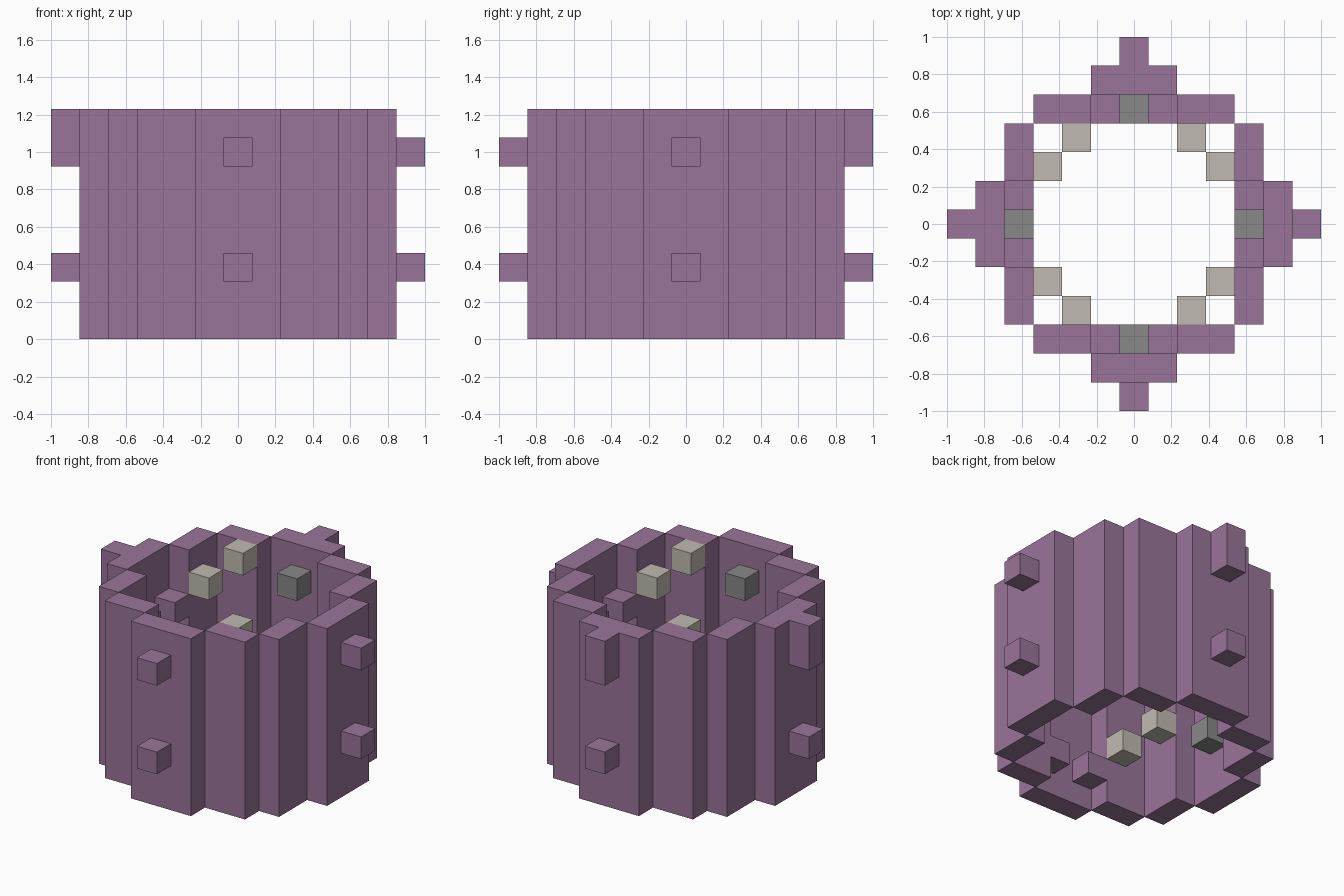
import bpy
import bmesh
from mathutils import Matrix, Vector

default = bpy.data.objects.get("Cube")
if default:
    bpy.data.objects.remove(default, do_unlink=True)

U = 2 / 13      # edge of one cubic cell
LEVELS = 8      # height in cells


def make_material(name, color):
    mat = bpy.data.materials.new(name)
    mat.use_nodes = True
    mat.diffuse_color = (*color, 1)
    mat.node_tree.nodes["Principled BSDF"].inputs["Base Color"].default_value = (*color, 1)
    return mat


purple = make_material("dusty_purple", (0.32, 0.178, 0.32))
beige = make_material("warm_beige", (0.53, 0.49, 0.44))
grey = make_material("mid_grey", (0.246, 0.246, 0.246))


def block(name, mat, turn, xs, y, zs):
    """Box over inclusive cell ranges xs and zs at row y, turned in quarter turns."""
    bm = bmesh.new()
    size = Vector((xs[1] - xs[0] + 1, 1, zs[1] - zs[0] + 1)) * U
    center = Vector(((xs[0] + xs[1]) / 2, y, (zs[0] + zs[1] + 1) / 2)) * U
    bmesh.ops.create_cube(bm, size=1, matrix=Matrix.Translation(center) @ Matrix.Diagonal((*size, 1)))
    rotation = Matrix.Rotation(turn * 1.5707963, 4, "Z")
    bmesh.ops.transform(bm, matrix=rotation, verts=bm.verts)
    mesh = bpy.data.meshes.new(name)
    bm.to_mesh(mesh)
    bm.free()
    mesh.materials.append(mat)
    obj = bpy.data.objects.new(name, mesh)
    bpy.context.collection.objects.link(obj)


FULL = (0, LEVELS - 1)
for turn, side in enumerate(("back", "right", "front", "left")):
    # Neighbouring sides carry the same inner cubes, shifted by half the height
    def level(z):
        return ((z + 4 * (turn % 2)) % LEVELS,) * 2

    # Wall panels either side of the niche, and the plate behind it
    block(side + "_wall_a", purple, turn, (-3, -2), 4, FULL)
    block(side + "_wall_b", purple, turn, (2, 3), 4, FULL)
    block(side + "_niche_plate", purple, turn, (-1, 1), 5, FULL)

    # Outer pegs; the upper one reaches the rim on the back and right
    block(side + "_lower_peg", purple, turn, (0, 0), 6, (2, 2))
    block(side + "_upper_peg", purple, turn, (0, 0), 6, (6, 7 if turn < 2 else 6))

    # Cubes set in the niche
    block(side + "_niche_core", grey, turn, (0, 0), 4, level(6))
    for x, tag in ((-1, "a"), (1, "b")):
        block(side + "_niche_cube_" + tag, purple, turn, (x, x), 4, level(1))

    # Floating inner corner cubes
    block(side + "_corner_cube_a", beige, turn, (-2, -2), 3, level(7))
    block(side + "_corner_cube_b", beige, turn, (2, 2), 3, level(2))
